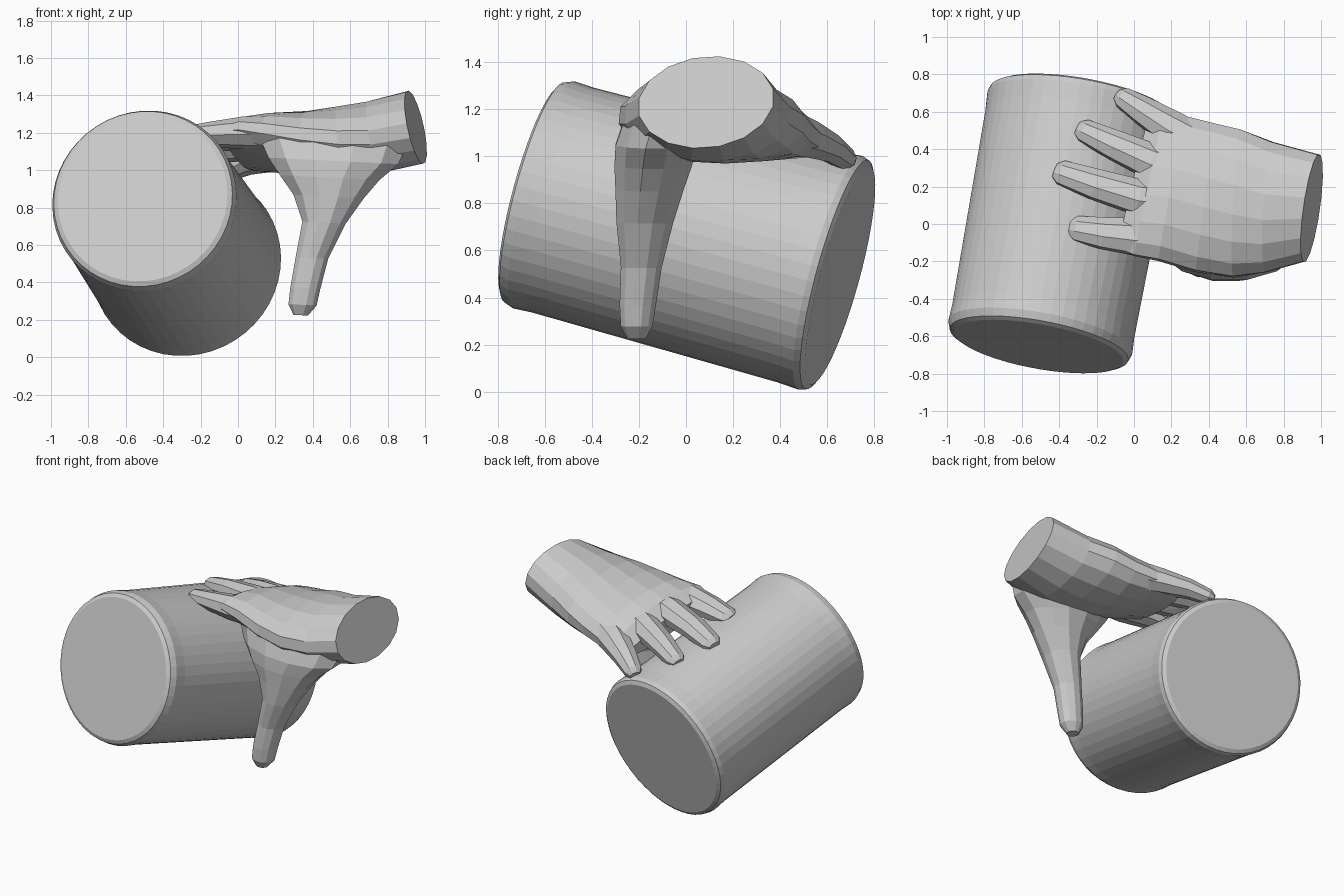
import bpy, bmesh, math
from mathutils import Vector as V


def loft(name, rings, sides):
    """Skin a closed tube through rings given as (centre, half-width vector, half-height vector)."""
    bm = bmesh.new()
    loops = []
    for c, w, h in rings:
        loops.append([bm.verts.new(V(c) + V(w) * math.cos(a) + V(h) * math.sin(a))
                      for a in (2 * math.pi * (i + 0.5) / sides for i in range(sides))])
    for a, b in zip(loops, loops[1:]):
        for i in range(sides):
            j = (i + 1) % sides
            bm.faces.new((a[i], a[j], b[j], b[i]))
    bm.faces.new(loops[0])
    bm.faces.new(loops[-1])
    bmesh.ops.recalc_face_normals(bm, faces=bm.faces)
    me = bpy.data.meshes.new(name)
    bm.to_mesh(me)
    bm.free()
    ob = bpy.data.objects.new(name, me)
    bpy.context.collection.objects.link(ob)
    return ob


def finger(name, points):
    """Finger through (x, y, z, half width, half thickness) points, with a rounded tip."""
    pts = [V(p[:3]) for p in points]
    d_tip = (pts[-1] - pts[-2]).normalized()
    sizes = [p[3:] for p in points]
    pts.append(pts[-1] + d_tip * 0.035)
    sizes.append((sizes[-1][0] * 0.6, sizes[-1][1] * 0.5))
    rings = []
    for i, p in enumerate(pts):
        d = (pts[min(i + 1, len(pts) - 1)] - pts[max(i - 1, 0)]).normalized()
        up = V((0.1, 0.25, 1))
        side = d.cross(up).normalized()
        up = side.cross(d).normalized()
        rings.append((p, side * sizes[i][0], up * sizes[i][1]))
    return loft(name, rings, 8)


# Tilted drum with softly rounded rims
front, back = V((-0.51, -0.655, 0.85)), V((-0.27, 0.655, 0.494))
axis = back - front
side = axis.cross(V((0, 0, 1))).normalized()
up = side.cross(axis).normalized()
profile = [(0, 0.46), (0.01, 0.485), (0.04, 0.5)]
profile += [(t / 10, 0.494 + 0.016 * t / 10) for t in range(1, 10)]
profile += [(0.97, 0.515), (0.99, 0.505), (1, 0.48)]
loft("drum", [(front + axis * t, side * r, up * r) for t, r in profile], 48)

# Wrist, back of hand and palm
hand = loft("hand", [
    ((0.95, 0.085, 1.23), (0.04, 0.29, 0.02), (-0.045, 0.0, 0.195)),
    ((0.72, 0.09, 1.175), (0.02, 0.355, 0.0), (-0.03, 0.0, 0.195)),
    ((0.55, 0.11, 1.155), (0.02, 0.40, -0.02), (-0.02, 0.02, 0.185)),
    ((0.38, 0.14, 1.145), (0.05, 0.40, -0.05), (0, 0.03, 0.165)),
    ((0.20, 0.19, 1.145), (0.07, 0.39, -0.08), (0, 0.03, 0.14)),
    ((0.08, 0.21, 1.14), (0.08, 0.385, -0.10), (0, 0.02, 0.11)),
    ((-0.01, 0.20, 1.12), (0.08, 0.34, -0.10), (0, 0.02, 0.06)),
], 16)

# Four fingers resting on the drum, from inside the palm to the tip
parts = [
    finger("index_finger", [(0.2, -0.06, 1.2, 0.11, 0.09), (0.02, -0.07, 1.2, 0.105, 0.085),
                            (-0.16, -0.05, 1.19, 0.09, 0.065), (-0.31, -0.025, 1.175, 0.072, 0.05)]),
    finger("middle_finger", [(0.2, 0.12, 1.18, 0.1, 0.09), (0.03, 0.14, 1.19, 0.1, 0.085),
                             (-0.2, 0.21, 1.165, 0.088, 0.065), (-0.39, 0.275, 1.125, 0.07, 0.05)]),
    finger("ring_finger", [(0.25, 0.29, 1.14, 0.1, 0.09), (0.1, 0.33, 1.14, 0.1, 0.085),
                           (-0.1, 0.42, 1.105, 0.085, 0.065), (-0.27, 0.5, 1.06, 0.065, 0.05)]),
    finger("little_finger", [(0.33, 0.44, 1.1, 0.1, 0.1), (0.2, 0.51, 1.08, 0.1, 0.085),
                             (0.05, 0.605, 1.04, 0.08, 0.065), (-0.06, 0.675, 0.99, 0.06, 0.05)]),
]

# Thumb hanging down in front of the drum, flaring into the web of the palm
thumb = [(0.51, -0.09, 1.18, 0.42, 0.17), (0.51, -0.125, 1.05, 0.36, 0.18),
         (0.49, -0.14, 0.96, 0.275, 0.17), (0.485, -0.155, 0.86, 0.195, 0.15),
         (0.46, -0.175, 0.72, 0.12, 0.125), (0.395, -0.19, 0.53, 0.09, 0.09),
         (0.36, -0.205, 0.37, 0.083, 0.08), (0.345, -0.21, 0.28, 0.078, 0.07),
         (0.335, -0.21, 0.225, 0.04, 0.04)]
parts.append(loft("thumb", [((x, y, z), (w, 0, -0.05 * w), (0, h, 0)) for x, y, z, w, h in thumb], 12))

# Merge fingers and thumb into one hand surface
bpy.context.view_layer.objects.active = hand
for p in parts:
    m = hand.modifiers.new(p.name, 'BOOLEAN')
    m.operation, m.solver, m.object = 'UNION', 'EXACT', p
    bpy.ops.object.modifier_apply(modifier=m.name)
    bpy.data.objects.remove(p)
